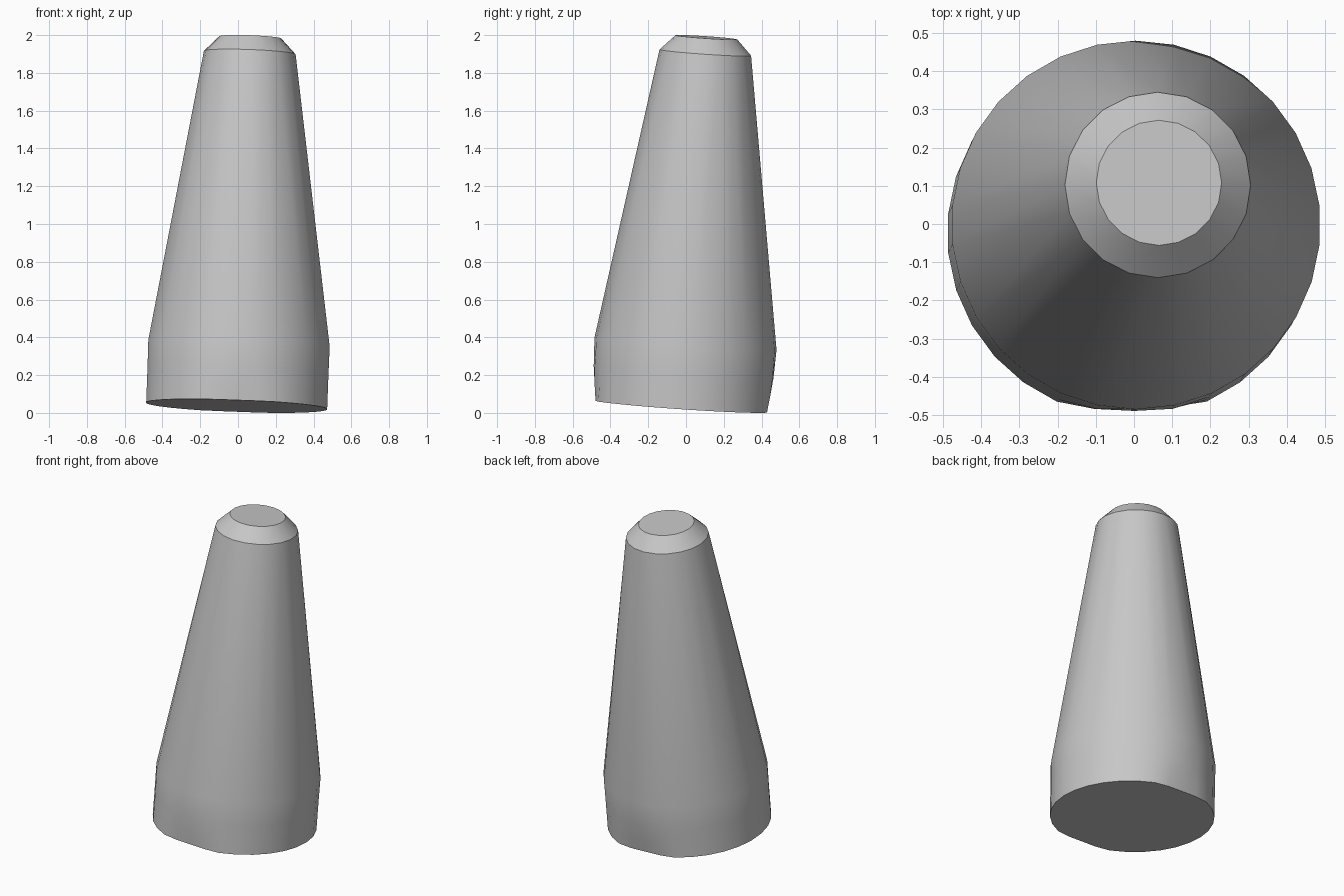
import bpy
import bmesh
from math import cos, sin, tau
from mathutils import Vector

cube = bpy.data.objects.get("Cube")
if cube:
    bpy.data.objects.remove(cube, do_unlink=True)

# Matte grey for the whole body
grey = bpy.data.materials.new("matte_grey")
grey.use_nodes = True
colour = (0.57, 0.57, 0.57, 1)
grey.diffuse_color = colour
grey.node_tree.nodes["Principled BSDF"].inputs["Base Color"].default_value = colour

# Leaning axis of the peg
origin = Vector((-0.007, -0.025, 0.037))
axis = Vector((0.037, 0.068, 1)).normalized()
side = Vector((1, 0, -axis.x / axis.z)).normalized()
depth = axis.cross(side)

bm = bmesh.new()


def ring(height, radius, sides, flat):
    """Circle across the axis, pressed flat at its front and back."""
    verts = []
    for i in range(sides):
        a = tau * i / sides + tau / 4
        d = max(-flat, min(flat, radius * sin(a)))
        verts.append(bm.verts.new(
            origin + axis * height + side * radius * cos(a) + depth * d))
    edges = [bm.edges.new((verts[i - 1], verts[i])) for i in range(sides)]
    return verts, edges


# Height, radius, sides and flat limit: foot, shoulder, neck, tip
profile = [
    (0, 0.482, 30, 0.455),
    (0.08, 0.482, 30, 0.465),
    (0.18, 0.482, 30, 0.477),
    (0.33, 0.483, 30, 1),
    (1.876, 0.243, 20, 1),
    (1.957, 0.164, 20, 1),
]
rings = [ring(*row) for row in profile]
for lower, upper in zip(rings, rings[1:]):
    bmesh.ops.bridge_loops(bm, edges=lower[1] + upper[1])

# Flat underside and tip
bm.faces.new(rings[0][0])
bm.faces.new(rings[-1][0])
bmesh.ops.recalc_face_normals(bm, faces=bm.faces)

mesh = bpy.data.meshes.new("tapered_peg")
bm.to_mesh(mesh)
bm.free()
mesh.materials.append(grey)
peg = bpy.data.objects.new("tapered_peg", mesh)
bpy.context.collection.objects.link(peg)

# Smooth sides with crisp rims
bpy.ops.object.select_all(action="DESELECT")
peg.select_set(True)
bpy.context.view_layer.objects.active = peg
bpy.ops.object.shade_smooth_by_angle(angle=0.5)
